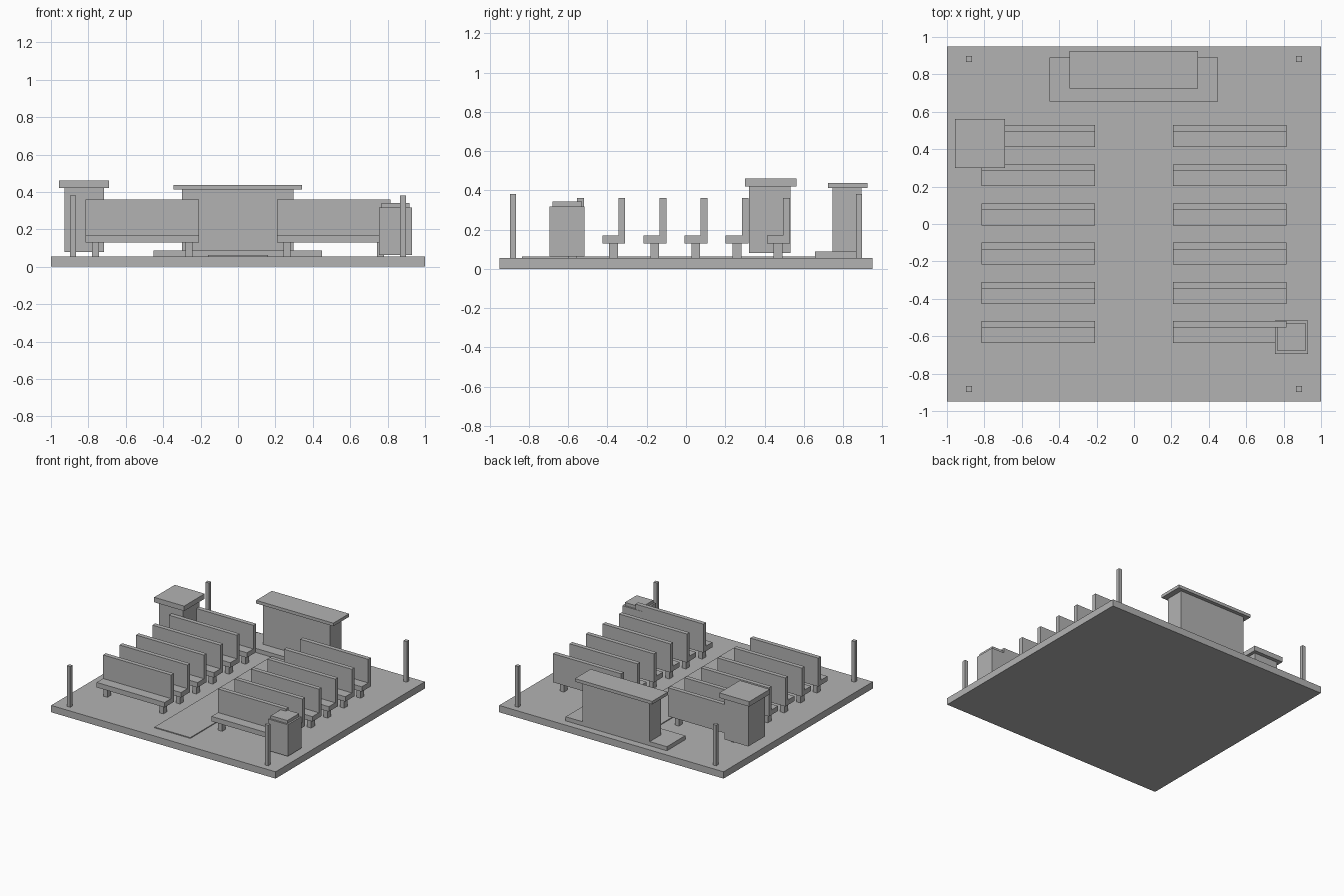
import bpy, bmesh

if "Cube" in bpy.data.objects:
    bpy.data.objects.remove(bpy.data.objects["Cube"])

grey = bpy.data.materials.new("plain grey")
grey.diffuse_color = (0.45, 0.45, 0.45, 1)
grey.use_nodes = True
grey.node_tree.nodes["Principled BSDF"].inputs["Base Color"].default_value = grey.diffuse_color


def box(name, x0, x1, y0, y1, z0, z1):
    """Axis-aligned box from its limits."""
    bm = bmesh.new()
    bmesh.ops.create_cube(bm, size=1)
    for v in bm.verts:
        v.co.x = x1 if v.co.x > 0 else x0
        v.co.y = y1 if v.co.y > 0 else y0
        v.co.z = z1 if v.co.z > 0 else z0
    mesh = bpy.data.meshes.new(name)
    bm.to_mesh(mesh)
    bm.free()
    mesh.materials.append(grey)
    ob = bpy.data.objects.new(name, mesh)
    bpy.context.collection.objects.link(ob)
    return ob


FLOOR = 0.055

# Floor slab and aisle carpet
box("floor", -1, 1, -0.95, 0.95, 0, FLOOR)
box("aisle_carpet", -0.16, 0.16, -0.835, 0.66, FLOOR, 0.062)

# Corner posts
for sx in (-1, 1):
    for sy in (-1, 1):
        x, y = sx * 0.882, sy * 0.882
        box("corner_post", x - 0.015, x + 0.015, y - 0.015, y + 0.015, FLOOR, 0.382)

# Two columns of six benches
for side in (-1, 1):
    cx = side * 0.512
    for row in range(6):
        y = -0.636 + row * 0.2095      # front edge of the seat
        box("bench_seat", cx - 0.303, cx + 0.303, y, y + 0.117, 0.13, 0.17)
        box("bench_back", cx - 0.303, cx + 0.303, y + 0.082, y + 0.117, 0.165, 0.36)
        for leg in (-0.25, 0.25):
            box("bench_leg", cx + leg - 0.018, cx + leg + 0.018,
                y + 0.035, y + 0.08, FLOOR, 0.13)

# Altar on its step
box("altar_step", -0.453, 0.45, 0.656, 0.89, FLOOR, 0.088)
box("altar_body", -0.30, 0.297, 0.745, 0.895, 0.088, 0.412)
box("altar_top", -0.345, 0.343, 0.724, 0.924, 0.412, 0.437)

# Lectern, its body stands a little clear of the floor
box("lectern_body", -0.928, -0.716, 0.322, 0.532, 0.08, 0.42)
box("lectern_top", -0.957, -0.69, 0.30, 0.562, 0.42, 0.46)

# Low stand near the entrance with a smaller top plate
box("stand_body", 0.755, 0.93, -0.694, -0.517, 0.063, 0.317)
box("stand_top", 0.768, 0.916, -0.68, -0.53, 0.317, 0.342)
